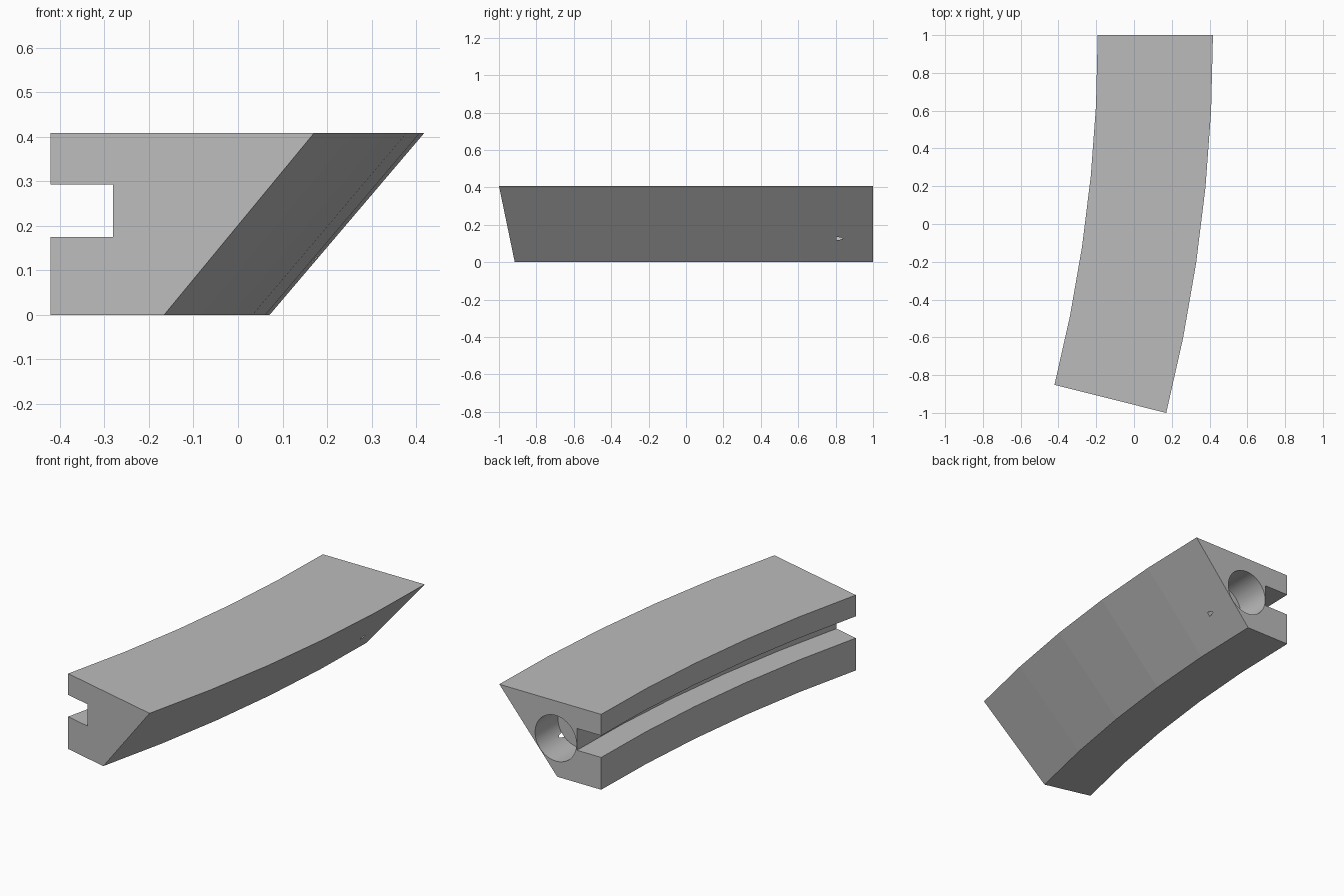
import bpy, bmesh
from math import cos, sin, radians, pi
from mathutils import Vector, Matrix

default = bpy.data.objects.get("Cube")
if default:
    bpy.data.objects.remove(default, do_unlink=True)

# Single plain colour
grey = bpy.data.materials.new("plain grey")
grey.use_nodes = True
colour = (0.5, 0.5, 0.5, 1)
grey.diffuse_color = colour
grey.node_tree.nodes["Principled BSDF"].inputs["Base Color"].default_value = colour

INNER_RADIUS, INNER_X, BACK_Y = 7.6, -0.192, 1.0
SWEEP, STEPS = radians(14.1), 5
HEIGHT, WIDTH, BASE = 0.408, 0.61, 0.263
SLOT_DEPTH, SLOT_LOW, SLOT_HIGH = 0.145, 0.175, 0.293

# Cross-section: slanted outer side, square slot in the inner side
profile = [(0, 0), (BASE, 0), (WIDTH, HEIGHT), (0, HEIGHT), (0, SLOT_HIGH),
           (SLOT_DEPTH, SLOT_HIGH), (SLOT_DEPTH, SLOT_LOW), (0, SLOT_LOW)]


def make_object(name, bm):
    bmesh.ops.recalc_face_normals(bm, faces=bm.faces)
    mesh = bpy.data.meshes.new(name)
    bm.to_mesh(mesh)
    bm.free()
    mesh.materials.append(grey)
    obj = bpy.data.objects.new(name, mesh)
    bpy.context.collection.objects.link(obj)
    return obj


# Curved bar: sweep the section along the arc
bm = bmesh.new()
rings = []
for i in range(STEPS + 1):
    a = SWEEP * i / STEPS
    rings.append([bm.verts.new((INNER_X - INNER_RADIUS + (INNER_RADIUS + s) * cos(a),
                                BACK_Y - (INNER_RADIUS + s) * sin(a), z))
                  for s, z in profile])
count = len(profile)
for ring, following in zip(rings, rings[1:]):
    for j in range(count):
        k = (j + 1) % count
        bm.faces.new((ring[j], ring[k], following[k], following[j]))
bm.faces.new(rings[0])
bm.faces.new(rings[-1])
bar = make_object("curved_bar", bm)

# Blind round socket in the back end
DEPTH, OVERSHOOT = 0.195, 0.1
length = DEPTH + OVERSHOOT
bm = bmesh.new()
bmesh.ops.create_cone(bm, cap_ends=True, segments=96, radius1=0.1236, radius2=0.1236,
                      depth=length,
                      matrix=Matrix.Translation((INNER_X + 0.272, BACK_Y - DEPTH + length / 2, 0.206))
                      @ Matrix.Rotation(pi / 2, 4, "X"))
cutter = make_object("socket_cutter", bm)
cutter.hide_render = True

cut = bar.modifiers.new("socket", "BOOLEAN")
cut.operation = "DIFFERENCE"
cut.solver = "EXACT"
cut.object = cutter
bpy.context.view_layer.objects.active = bar
bar.select_set(True)
bpy.ops.object.modifier_apply(modifier=cut.name)
bpy.data.objects.remove(cutter, do_unlink=True)
